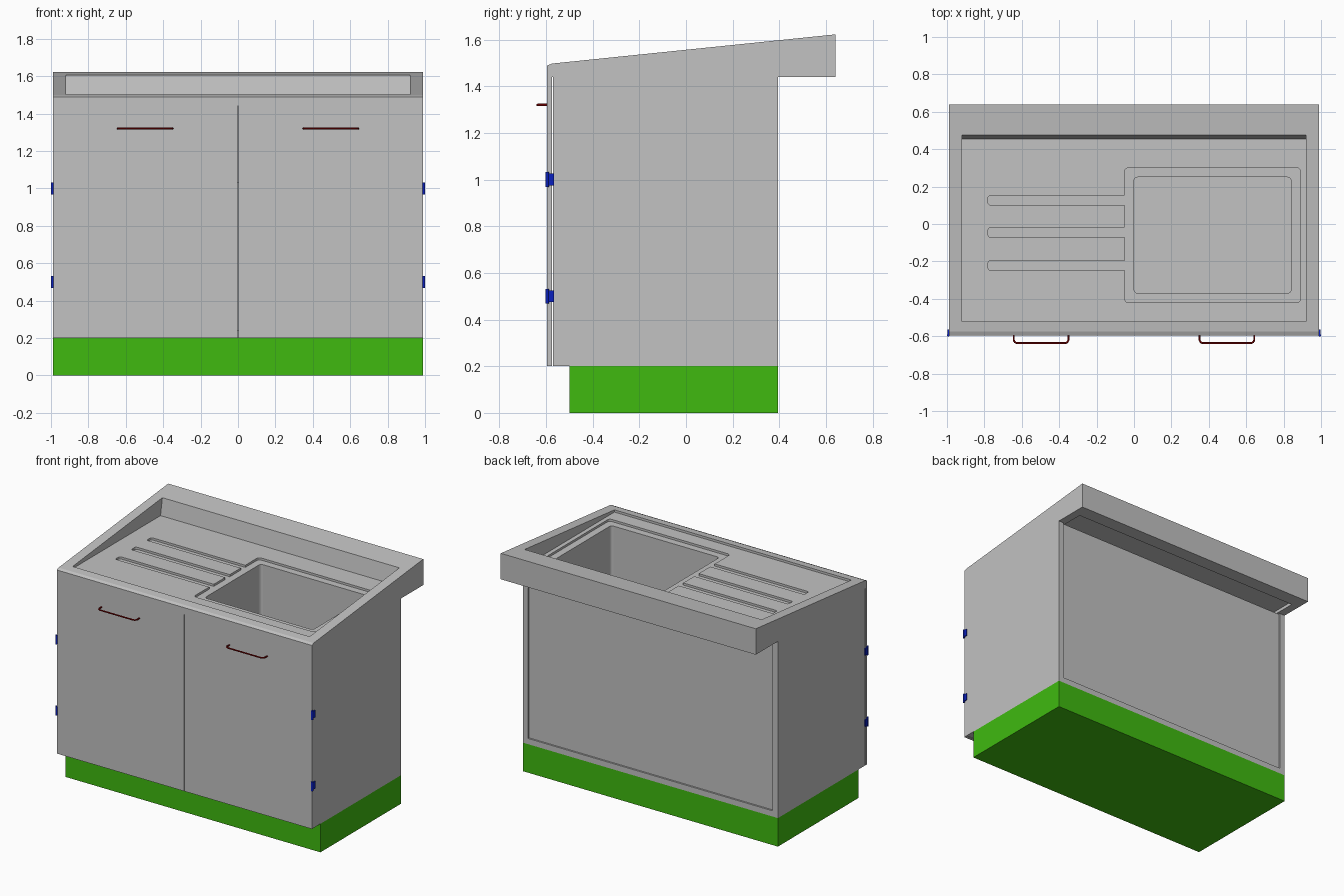
import bpy
import bmesh
from math import cos, sin, pi
from mathutils import Vector

default_cube = bpy.data.objects.get("Cube")
if default_cube:
    bpy.data.objects.remove(default_cube, do_unlink=True)


def material(name, rgb):
    m = bpy.data.materials.new(name)
    color = (*rgb, 1.0)
    m.use_nodes = True
    m.diffuse_color = color
    m.node_tree.nodes["Principled BSDF"].inputs["Base Color"].default_value = color
    return m


STEEL = material("light grey steel", (0.54, 0.54, 0.54))
GREEN = material("green plinth paint", (0.05, 0.49, 0.005))
RED = material("dark red handle", (0.2, 0.0, 0.0))
BLUE = material("blue hinge", (0.003, 0.014, 0.52))


def prism(name, outline, offset, mat):
    """Extrude a closed outline of 3D points along an offset."""
    bm = bmesh.new()
    face = bm.faces.new([bm.verts.new(p) for p in outline])
    new = bmesh.ops.extrude_face_region(bm, geom=[face])["geom"]
    bmesh.ops.translate(bm, vec=Vector(offset),
                        verts=[v for v in new if isinstance(v, bmesh.types.BMVert)])
    bmesh.ops.recalc_face_normals(bm, faces=bm.faces)
    mesh = bpy.data.meshes.new(name)
    bm.to_mesh(mesh)
    bm.free()
    mesh.materials.append(mat)
    obj = bpy.data.objects.new(name, mesh)
    bpy.context.collection.objects.link(obj)
    return obj


def box(name, x, y, z, mat=STEEL):
    outline = [(x[0], y[0], z[0]), (x[1], y[0], z[0]),
               (x[1], y[1], z[0]), (x[0], y[1], z[0])]
    return prism(name, outline, (0, 0, z[1] - z[0]), mat)


def rounded_box(name, x, y, z, r, steps=4):
    """Box with rounded vertical edges."""
    corners = [(x[1] - r, y[1] - r), (x[0] + r, y[1] - r),
               (x[0] + r, y[0] + r), (x[1] - r, y[0] + r)]
    outline = []
    for i, (cx, cy) in enumerate(corners):
        for k in range(steps + 1):
            a = (i + k / steps) * pi / 2
            outline.append((cx + r * cos(a), cy + r * sin(a), z[0]))
    return prism(name, outline, (0, 0, z[1] - z[0]), STEEL)


def side_profile(name, points, half_width):
    return prism(name, [(-half_width, y, z) for y, z in points],
                 (2 * half_width, 0, 0), STEEL)


def combine(target, tool, operation="DIFFERENCE"):
    mod = target.modifiers.new("combine", "BOOLEAN")
    mod.operation = operation
    mod.solver = "EXACT"
    mod.object = tool
    bpy.context.view_layer.objects.active = target
    bpy.ops.object.modifier_apply(modifier=mod.name)
    bpy.data.objects.remove(tool, do_unlink=True)


W = 0.99          # half width of the unit
BACK = 0.395      # back of the cabinet
BASE, TOP = 0.2, 1.44
FLOOR, LEDGE = 1.487, 1.472
ABOVE = 1.8

# Plinth and cabinet carcass
box("plinth", (-W, W), (-0.5, BACK), (0, BASE), GREEN)
for side, s in (("left", 1), ("right", -1)):
    box(side + "_side_panel", sorted((s * (W - 0.04), s * W)), (-0.57, BACK), (BASE, TOP))
box("bottom_panel", (-W + 0.04, W - 0.04), (-0.57, BACK), (BASE, BASE + 0.04))
box("back_panel", (-W + 0.04, W - 0.04), (BACK - 0.03, BACK - 0.012), (BASE + 0.04, TOP))

# Sloped worktop, hollow underneath
worktop = side_profile("worktop", [(-0.595, TOP), (-0.595, 1.488), (-0.575, 1.497),
                                   (0.64, 1.622), (0.64, TOP)], W)
combine(worktop, box("hollow_cutter", (-0.93, 0.93), (-0.52, 0.54), (1.3, 1.462)))

# Bowl block hanging below the worktop
bowl_x, bowl_y = (0.0, 0.84), (-0.37, 0.25)
block = rounded_box("bowl_block", (bowl_x[0] - 0.015, bowl_x[1] + 0.015),
                    (bowl_y[0] - 0.015, bowl_y[1] + 0.015), (1.03, 1.468), 0.035)
combine(worktop, block, "UNION")

# Level basin with a leaning back wall
combine(worktop, side_profile("basin_cutter", [(-0.52, FLOOR), (0.455, FLOOR),
                                               (0.475, 1.602), (0.5, ABOVE),
                                               (-0.52, ABOVE)], 0.92))

# Ledge round the bowl, drainer grooves and the bowl itself
combine(worktop, rounded_box("ledge_cutter", (-0.05, 0.89), (-0.42, 0.3),
                             (LEDGE, ABOVE), 0.02))
for y in (0.127, -0.045, -0.222):
    combine(worktop, rounded_box("groove_cutter", (-0.78, 0.02), (y - 0.025, y + 0.025),
                                 (LEDGE, 1.6), 0.012))
combine(worktop, rounded_box("bowl_cutter", bowl_x, bowl_y, (1.05, ABOVE), 0.02))


def handle(name, x0, x1, y0=-0.59, y1=-0.637, z=1.32, r=0.02):
    """Bent rod with two rounded corners."""
    path = [(x0, y0)]
    for cx, start in ((x0 + r, pi), (x1 - r, 1.5 * pi)):
        for k in range(5):
            a = start + k * pi / 8
            path.append((cx + r * cos(a), y1 + r + r * sin(a)))
    path.append((x1, y0))
    curve = bpy.data.curves.new(name, "CURVE")
    curve.dimensions = "3D"
    curve.bevel_depth = 0.005
    curve.bevel_resolution = 2
    curve.use_fill_caps = True
    spline = curve.splines.new("POLY")
    spline.points.add(len(path) - 1)
    for point, (x, y) in zip(spline.points, path):
        point.co = (x, y, z, 1)
    curve.materials.append(RED)
    bpy.context.collection.objects.link(bpy.data.objects.new(name, curve))


# Doors, handles and hinges on both sides
for side, s in (("left", 1), ("right", -1)):
    box(side + "_door", sorted((s * 0.002, s * W)), (-0.595, -0.574), (BASE, TOP))
    handle(side + "_handle", *sorted((s * 0.35, s * 0.643)))
    for level, z in (("lower", 0.5), ("upper", 1.0)):
        name = side + "_" + level + "_hinge"
        box(name + "_plate", sorted((s * 0.985, s * 0.997)), (-0.595, -0.565),
            (z - 0.025, z + 0.025), BLUE)
        rim = [(s * 0.993 + 0.007 * cos(k * pi / 6), -0.595 + 0.007 * sin(k * pi / 6),
                z - 0.032) for k in range(12)]
        prism(name + "_barrel", rim, (0, 0, 0.064), BLUE)
